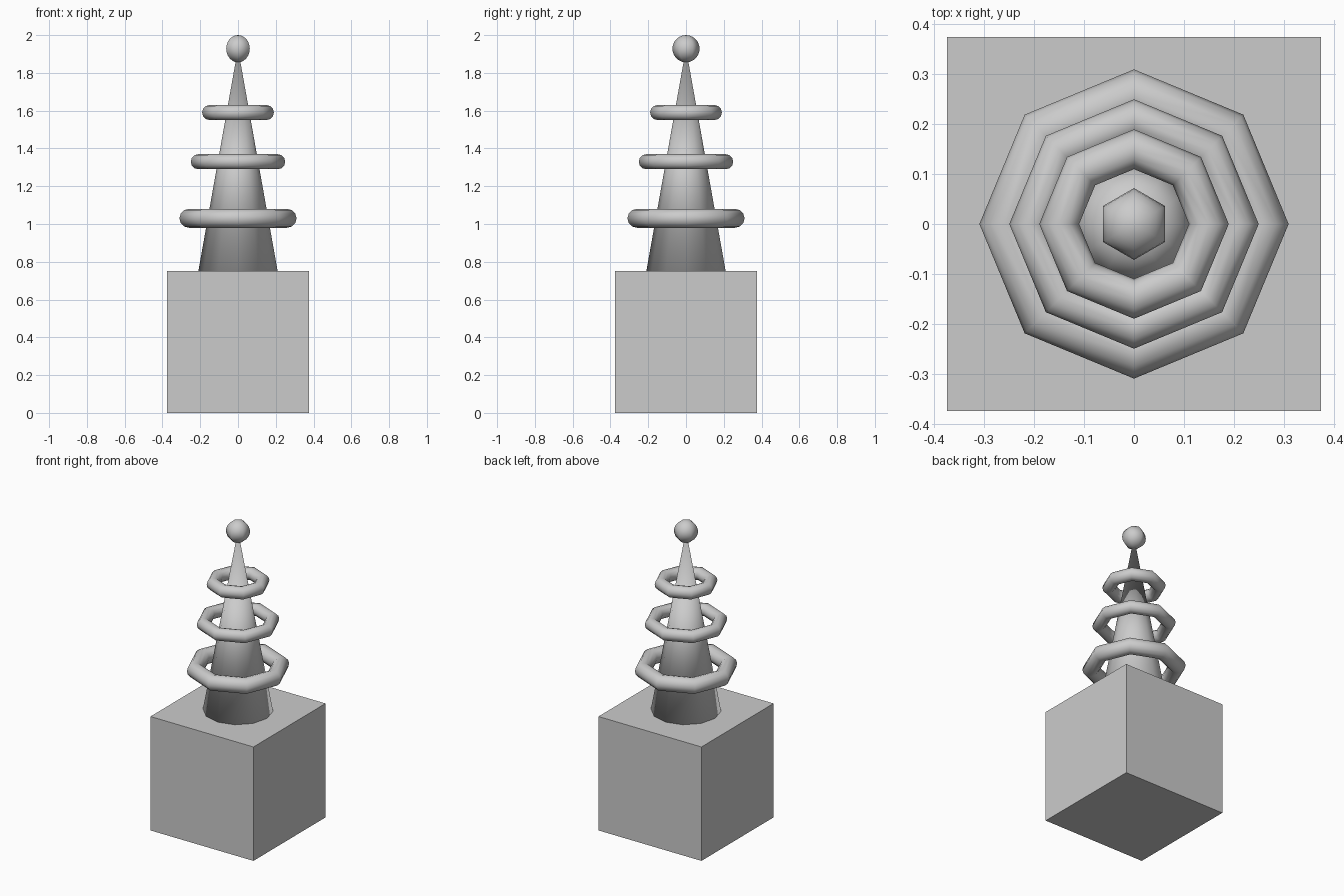
import bpy

if "Cube" in bpy.data.objects:
    bpy.data.objects.remove(bpy.data.objects["Cube"])


def finish(name, smooth=True):
    obj = bpy.context.object
    obj.name = name
    if smooth:
        bpy.ops.object.shade_smooth()
    return obj


# Square pedestal
bpy.ops.mesh.primitive_cube_add(size=0.75, location=(0, 0, 0.375))
finish("pedestal", smooth=False)

# Tapered spire
bpy.ops.mesh.primitive_cone_add(vertices=12, radius1=0.21, radius2=0,
                                depth=1.18, location=(0, 0, 0.75 + 0.59))
finish("spire")

# Floating octagonal rings: name, height, major radius, tube radius
for name, z, major, minor in (("lower_ring", 1.03, 0.26, 0.05),
                              ("middle_ring", 1.33, 0.21, 0.04),
                              ("upper_ring", 1.59, 0.15, 0.04)):
    bpy.ops.mesh.primitive_torus_add(major_segments=8, minor_segments=12,
                                     major_radius=major, minor_radius=minor,
                                     location=(0, 0, z))
    finish(name)

# Six-sided ball at the tip
bpy.ops.mesh.primitive_uv_sphere_add(segments=6, ring_count=12, radius=0.072,
                                     location=(0, 0, 1.928))
finish("tip_ball")
